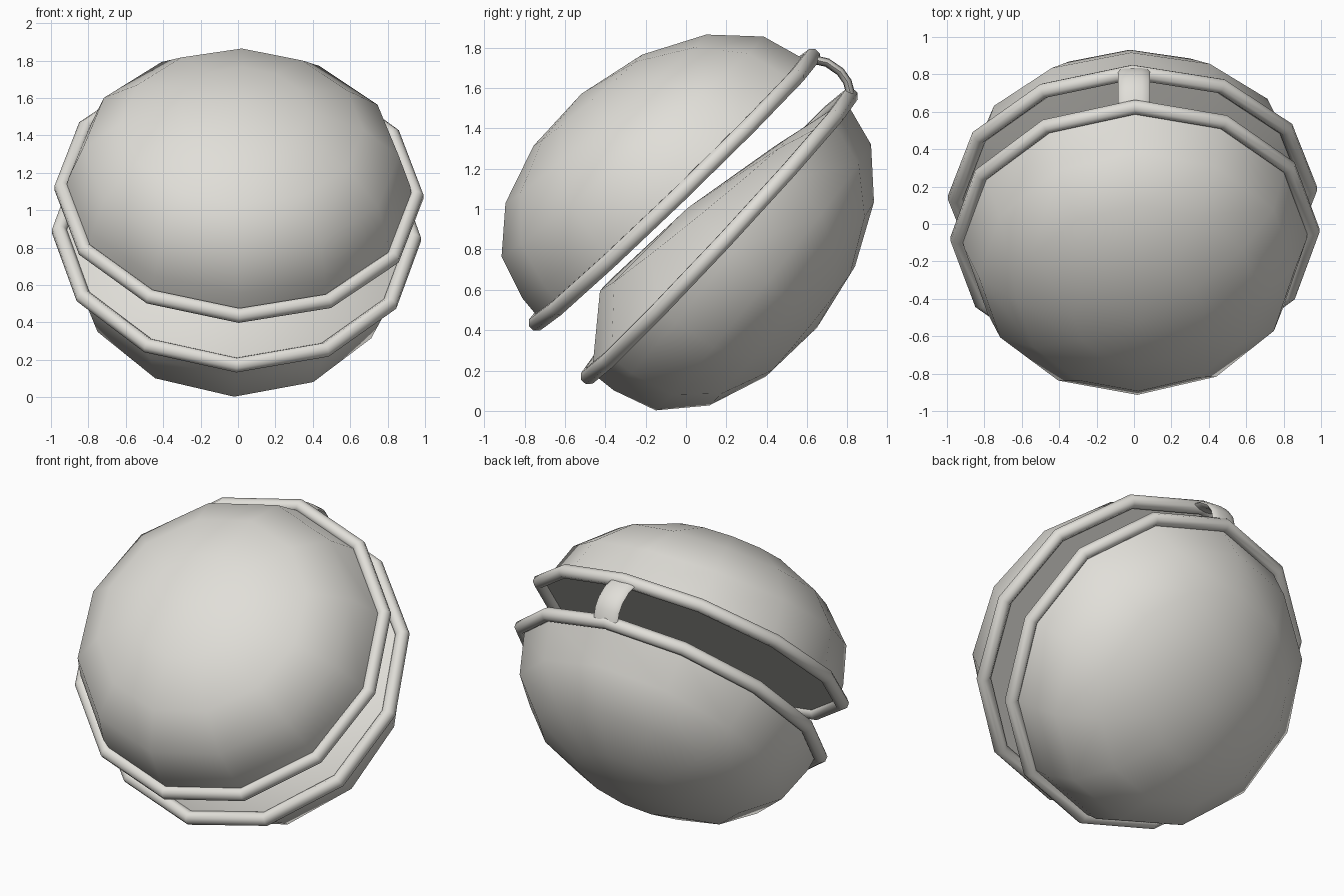
import bpy, bmesh, math
from mathutils import Matrix, Vector

if "Cube" in bpy.data.objects:
    bpy.data.objects.remove(bpy.data.objects["Cube"])

SIDES = 12
mat = bpy.data.materials.new("warm_grey")
mat.diffuse_color = (0.75, 0.735, 0.69, 1)
mat.use_nodes = True
mat.node_tree.nodes["Principled BSDF"].inputs["Base Color"].default_value = mat.diffuse_color


def finish(bm, name, matrix, angle=50):
    bmesh.ops.recalc_face_normals(bm, faces=bm.faces)
    mesh = bpy.data.meshes.new(name)
    bm.to_mesh(mesh)
    bm.free()
    mesh.transform(matrix)
    mesh.materials.append(mat)
    ob = bpy.data.objects.new(name, mesh)
    bpy.context.collection.objects.link(ob)
    bpy.ops.object.select_all(action='DESELECT')
    ob.select_set(True)
    bpy.context.view_layer.objects.active = ob
    bpy.ops.object.shade_smooth_by_angle(angle=math.radians(angle))
    return ob


def ring(bm, r, height):
    """Twelve-sided ring; height is a function of the local y."""
    pts = []
    for i in range(SIDES):
        a = math.tau * i / SIDES
        x, y = r * math.cos(a), r * math.sin(a)
        pts.append(bm.verts.new((x, y, height(y))))
    return pts


def bridge(bm, a, b):
    n = len(a)
    for i in range(n):
        j = (i + 1) % n
        bm.faces.new((a[i], a[j], b[j], b[i]))


def fan(bm, a, tip):
    v = bm.verts.new(tip)
    for i in range(len(a)):
        bm.faces.new((a[i], a[(i + 1) % len(a)], v))


def shell(name, matrix, s, bulge):
    """Slightly skewed flattened dome; s is +1 for upwards, -1 for downwards."""
    bm = bmesh.new()
    base = ring(bm, 0.925, lambda y: 0)
    prev = base
    for deg in (90, 67.5, 45, 22.5):
        t = math.radians(deg)
        cur = ring(bm, 0.915 * math.sin(t),
                   lambda y: s * (0.073 + 0.59 * math.cos(t) - 0.07 * y))
        bridge(bm, prev, cur)
        prev = cur
    fan(bm, prev, (0, 0, s * 0.663))
    # inner face: flat, or swollen towards the front
    if bulge:
        inner = ring(bm, 0.60, lambda y: 0.165 - 0.14 * y)
        bridge(bm, base, inner)
        fan(bm, inner, (0, 0, 0.21))
    else:
        bm.faces.new(base)
    finish(bm, name, matrix)


def rim(name, matrix):
    """Rounded lip around the opening."""
    bm = bmesh.new()
    loops = []
    for k in range(8):
        a = math.tau * (k + 0.5) / 8
        z = 0.042 * math.sin(a)
        loops.append(ring(bm, 0.948 + 0.042 * math.cos(a), lambda y: z))
    for k in range(8):
        bridge(bm, loops[k], loops[(k + 1) % 8])
    finish(bm, name, matrix)


def frame(loc, deg):
    return (Matrix.Translation(loc) @ Matrix.Rotation(math.radians(deg), 4, 'X')
            @ Matrix.Rotation(math.radians(2), 4, 'Y'))


upper = frame((0.005, -0.057, 1.095), 44)
lower = frame((-0.008, 0.165, 0.865), 47)
shell("upper_shell", upper, 1, False)
shell("lower_shell", lower, -1, True)
rim("upper_rim", upper)
rim("lower_rim", lower)

# Hinge: curved strap with an oval section joining the rims at the back
bm = bmesh.new()
path = [Vector(p) for p in ((0, 0.635, 1.74), (0, 0.70, 1.725), (0, 0.765, 1.68),
                            (0, 0.80, 1.63), (0, 0.815, 1.57))]
loops = []
for i, p in enumerate(path):
    d = (path[min(i + 1, 4)] - path[max(i - 1, 0)]).normalized()
    side = d.cross(Vector((1, 0, 0)))
    loops.append([bm.verts.new(p + Vector((0.085 * math.cos(math.tau * k / 12), 0, 0))
                               + side * 0.022 * math.sin(math.tau * k / 12))
                  for k in range(12)])
for a, b in zip(loops, loops[1:]):
    bridge(bm, a, b)
bm.faces.new(loops[0])
bm.faces.new(loops[-1])
finish(bm, "hinge", Matrix.Identity(4), 70)
